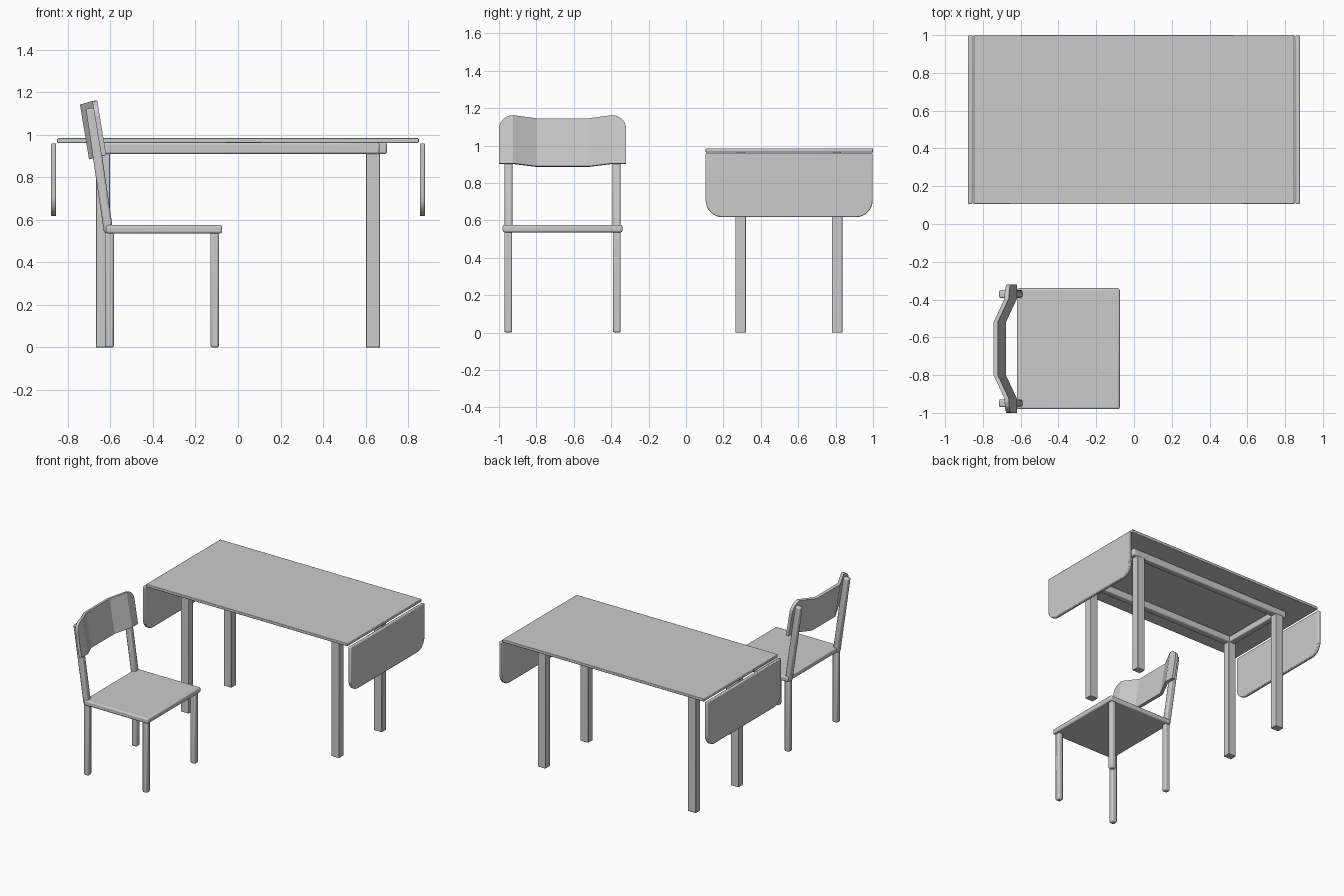
import bpy, bmesh, math
from mathutils import Vector

if "Cube" in bpy.data.objects:
    bpy.data.objects.remove(bpy.data.objects["Cube"])


def finish(bm, name, bevel=0.0, segs=2):
    bmesh.ops.recalc_face_normals(bm, faces=bm.faces)
    me = bpy.data.meshes.new(name)
    bm.to_mesh(me)
    bm.free()
    ob = bpy.data.objects.new(name, me)
    bpy.context.collection.objects.link(ob)
    if bevel:
        m = ob.modifiers.new("bevel", 'BEVEL')
        m.width, m.segments, m.limit_method = bevel, segs, 'ANGLE'
    bpy.context.view_layer.objects.active = ob
    ob.select_set(True)
    bpy.ops.object.shade_smooth_by_angle(angle=math.radians(35))
    ob.select_set(False)
    return ob


def box(name, x, y, z, bevel=0.004, segs=2):
    bm = bmesh.new()
    bmesh.ops.create_cube(bm, size=1)
    for v in bm.verts:
        v.co = Vector([(a + b) / 2 + c * (b - a) for (a, b), c in zip((x, y, z), v.co)])
    return finish(bm, name, bevel, segs)


def span(c, half):
    return (c - half, c + half)


# Table top
box("table_top", (-0.85, 0.85), (0.105, 1.0), (0.962, 0.984))

# Drop leaves with rounded lower corners
def drop_leaf(name, x0, x1):
    y0, y1, z0, z1, r = 0.105, 0.998, 0.617, 0.96, 0.09
    pts = [(y0, z1)]
    for cy, start in ((y0 + r, 180), (y1 - r, 270)):
        for i in range(9):
            a = math.radians(start + i * 90 / 8)
            pts.append((cy + r * math.cos(a), z0 + r + r * math.sin(a)))
    pts.append((y1, z1))
    bm = bmesh.new()
    f = bm.faces.new([bm.verts.new((x0, y, z)) for y, z in pts])
    ext = bmesh.ops.extrude_face_region(bm, geom=[f])
    for v in ext["geom"]:
        if isinstance(v, bmesh.types.BMVert):
            v.co.x = x1
    finish(bm, name, 0.006)

drop_leaf("left_leaf", -0.879, -0.855)
drop_leaf("right_leaf", 0.855, 0.879)

# Table legs and rails
for sx, xn in ((-1, "left"), (1, "right")):
    for y, yn in ((0.292, "front"), (0.808, "back")):
        box(f"table_{yn}_{xn}_leg", span(sx * 0.635, 0.033), span(y, 0.028), (0, 0.912), 0.003)
    box(f"table_{xn}_rail", span(sx * 0.635, 0.025), (0.31, 0.79), (0.91, 0.958), 0.008)
box("table_front_rail", (-0.665, 0.665), span(0.292, 0.026), (0.91, 0.963), 0.008)
box("table_back_rail", (-0.70, 0.70), span(0.808, 0.026), (0.91, 0.963), 0.008)

# Chair seat
CY = -0.66
box("seat", (-0.62, -0.075), span(CY, 0.32), (0.536, 0.575), 0.01, 3)

# Chair legs and slanted back posts
for s, n in ((-1, "right"), (1, "left")):
    y = span(CY + s * 0.29, 0.021)
    box(f"seat_front_{n}_leg", span(-0.11, 0.02), y, (0, 0.54), 0.009)
    box(f"seat_back_{n}_leg", span(-0.605, 0.021), y, (0, 0.54), 0.009)
    bm = bmesh.new()
    bmesh.ops.create_cube(bm, size=1)
    for v in bm.verts:
        top = v.co.z > 0
        v.co = Vector(((-0.694 if top else -0.608) + v.co.x * 0.043,
                       CY + s * 0.289 + v.co.y * 0.042,
                       (1.125 if top else 0.54) + (v.co.x * 0.007)))
    finish(bm, f"{n}_back_post", 0.009)

# Bent, tilted backrest with rounded upper corners
n = Vector((0.986, 0, 0.165))
u = Vector((-0.165, 0, 0.986))
origin = Vector((-0.743, CY, 1.14))
r, half = 0.075, 0.34
arc = [(half - r + r * math.cos(math.radians(a)), -r + r * math.sin(math.radians(a)))
       for a in range(0, 91, 15)]
side = [(y, 0.06, h + 0.009, -0.252) for y, h in arc] + [(0.14, 0.0, 0.002, -0.258)]
cols = [(-y, d, t, b) for y, d, t, b in side] + side[::-1]
bm = bmesh.new()
rings = []
for y, d, t, b in cols:
    rings.append([bm.verts.new(origin + n * dd + u * h + Vector((0, y, 0)))
                  for dd, h in ((d, b), (d + 0.023, b), (d + 0.023, t), (d, t))])
for a, b in zip(rings, rings[1:]):
    for i in range(4):
        j = (i + 1) % 4
        bm.faces.new((a[i], a[j], b[j], b[i]))
bm.faces.new(rings[0])
bm.faces.new(rings[-1])
back = finish(bm, "backrest")
back.data.shade_flat()
